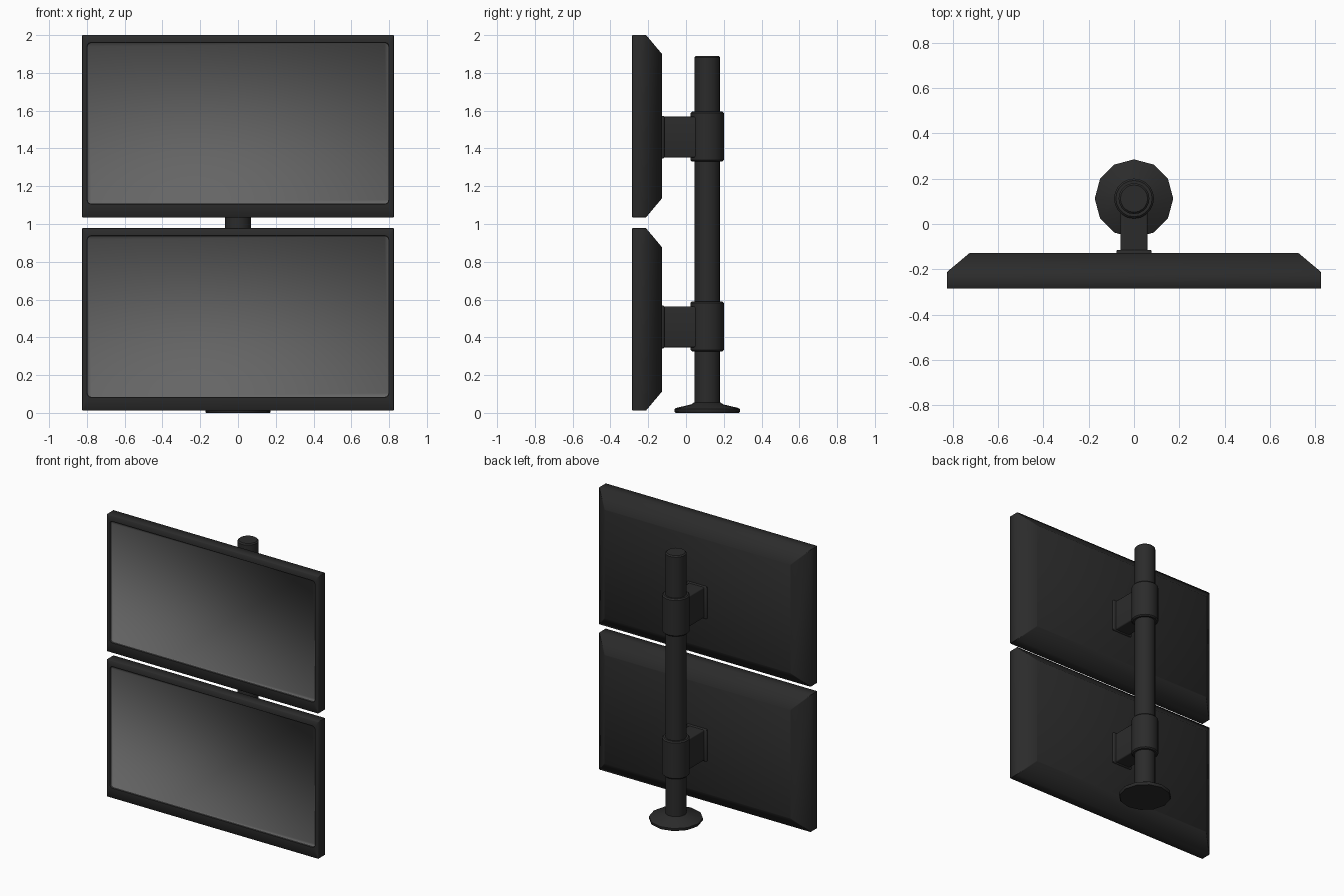
import bpy, bmesh, math

if "Cube" in bpy.data.objects:
    bpy.data.objects.remove(bpy.data.objects["Cube"], do_unlink=True)


def material(name, value, rough):
    m = bpy.data.materials.new(name)
    m.use_nodes = True
    colour = (value, value, value, 1)
    m.diffuse_color = colour
    shader = m.node_tree.nodes["Principled BSDF"]
    shader.inputs["Base Color"].default_value = colour
    shader.inputs["Roughness"].default_value = rough
    return m


BLACK = material("black plastic", 0.024, 0.5)
GREY = material("grey screen", 0.13, 0.5)
POLE_Y = 0.112


def loft(name, rings, mats, angle=50, screen=False):
    """Skin a list of equal point rings and cap both ends."""
    bm = bmesh.new()
    loops = [[bm.verts.new(p) for p in ring] for ring in rings]
    n = len(loops[0])
    for a, b in zip(loops, loops[1:]):
        for i in range(n):
            j = (i + 1) % n
            bm.faces.new((a[i], a[j], b[j], b[i]))
    first = bm.faces.new(loops[0])
    bm.faces.new(loops[-1])
    if screen:
        first.material_index = 1
    bmesh.ops.recalc_face_normals(bm, faces=bm.faces)
    mesh = bpy.data.meshes.new(name)
    bm.to_mesh(mesh)
    bm.free()
    for m in mats:
        mesh.materials.append(m)
    ob = bpy.data.objects.new(name, mesh)
    bpy.context.collection.objects.link(ob)
    bpy.ops.object.select_all(action='DESELECT')
    ob.select_set(True)
    bpy.context.view_layer.objects.active = ob
    bpy.ops.object.shade_smooth_by_angle(angle=math.radians(angle))
    if screen:
        # Soft shading where the screen meets its recess
        for e in mesh.edges:
            if all(v < n for v in e.vertices):
                e.use_edge_sharp = False
    return ob


def rect(half_w, z0, z1, y, r):
    """Rounded rectangle facing the front."""
    pts = []
    cz, half_h = (z0 + z1) / 2, (z1 - z0) / 2
    for k in range(4):
        sx = 1 if k in (0, 3) else -1
        sz = 1 if k < 2 else -1
        for s in range(4):
            a = math.pi / 2 * (k + s / 3)
            pts.append((sx * (half_w - r) + r * math.cos(a), y,
                        cz + sz * (half_h - r) + r * math.sin(a)))
    return pts


def lathe(name, profile, sides):
    """Turn a radius/height profile around the pole axis."""
    rings = []
    for r, z in profile:
        rings.append([(r * math.sin(math.tau * i / sides),
                       POLE_Y + r * math.cos(math.tau * i / sides), z)
                      for i in range(sides)])
    return loft(name, rings, [BLACK], 40)


def tube(name, r, z0, z1, bevel):
    return lathe(name, [(r - bevel, z0), (r, z0 + bevel),
                        (r, z1 - bevel), (r - bevel, z1)], 20)


# Pole and foot
tube("pole", 0.068, 0.01, 1.89, 0.008)
lathe("foot", [(0.168, 0), (0.173, 0.006), (0.173, 0.02), (0.165, 0.026),
               (0.085, 0.045), (0.07, 0.055)], 12)

# Two monitors, each with its clamp, arm and mounting plate
for label, bottom, clamp in (("lower", 0.012, 0.325), ("upper", 1.035, 1.33)):
    top = bottom + 0.966
    z0, z1 = bottom + 0.073, top - 0.043
    loft(label + "_monitor", [
        rect(0.796, z0, z1, -0.273, 0.02),
        rect(0.799, z0 - 0.003, z1 + 0.003, -0.285, 0.02),
        rect(0.822, bottom + 0.003, top - 0.003, -0.285, 0.004),
        rect(0.825, bottom, top, -0.282, 0.004),
        rect(0.825, bottom, top, -0.212, 0.004),
        rect(0.725, bottom + 0.1, top - 0.1, -0.128, 0.004),
    ], [BLACK, GREY], 55, screen=True)

    tube(label + "_clamp", 0.088, clamp, clamp + 0.265, 0.008)
    a0, a1 = clamp + 0.022, clamp + 0.238
    loft(label + "_arm", [rect(0.06, a0, a1, y, 0.008)
                          for y in (POLE_Y, -0.12)], [BLACK])
    loft(label + "_mount_plate", [
        rect(0.078, a0 - 0.005, a1 + 0.005, -0.13, 0.006),
        rect(0.078, a0 - 0.005, a1 + 0.005, -0.119, 0.006),
        rect(0.074, a0 - 0.001, a1 + 0.001, -0.115, 0.006),
    ], [BLACK])
